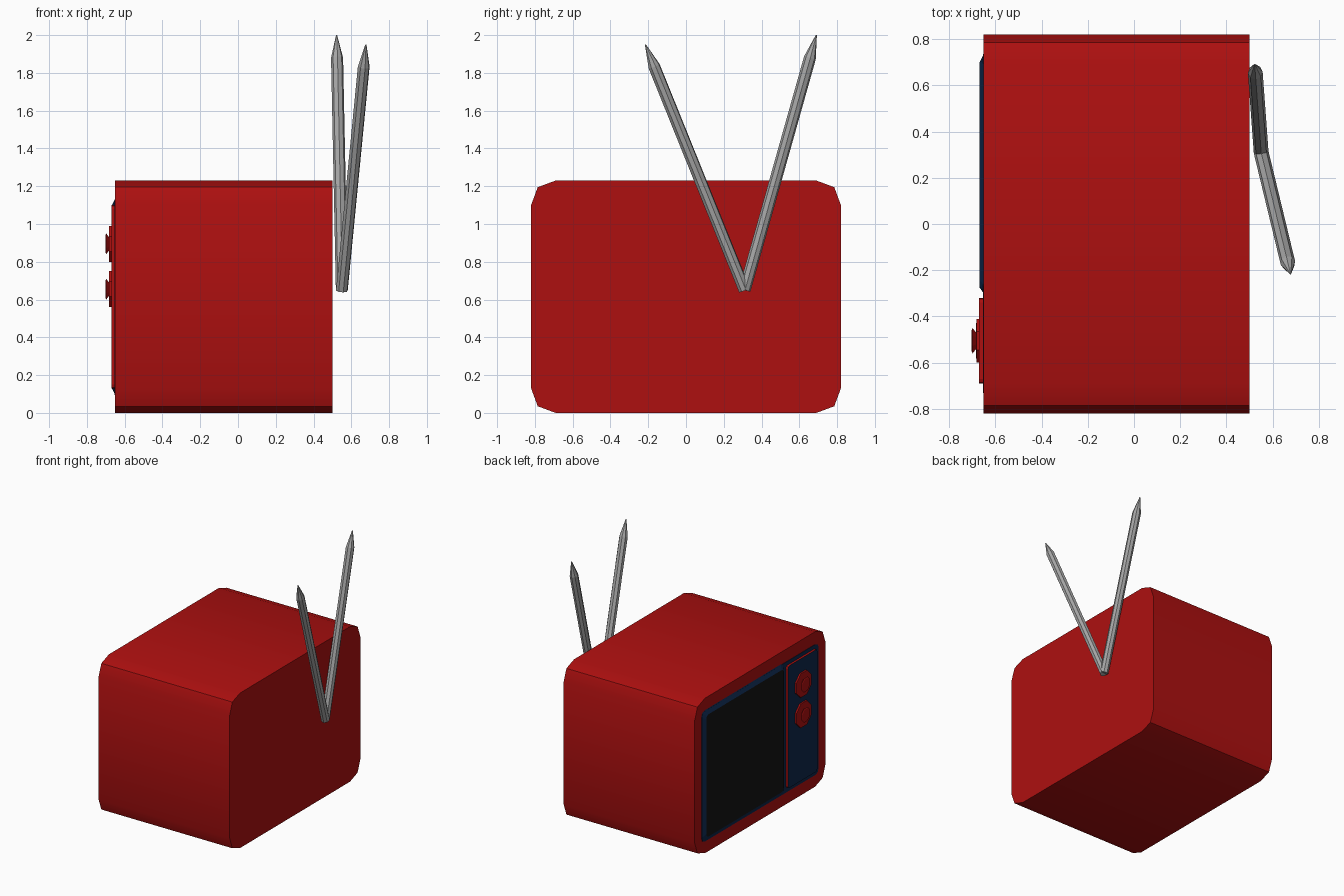
import bpy, bmesh, math
from mathutils import Vector

if "Cube" in bpy.data.objects:
    bpy.data.objects.remove(bpy.data.objects["Cube"])


def mat(name, col):
    m = bpy.data.materials.new(name)
    m.diffuse_color = (*col, 1)
    m.use_nodes = True
    m.node_tree.nodes["Principled BSDF"].inputs["Base Color"].default_value = m.diffuse_color
    return m


RED = mat("red", (0.42, 0.005, 0.005))
NAVY = mat("navy", (0.004, 0.02, 0.07))
BLACK = mat("black", (0.007, 0.007, 0.007))
GREY = mat("grey", (0.38, 0.38, 0.38))


def loft(name, rings, side, end=None, smooth=None):
    """Skin a list of rings; the last cap can take its own colour."""
    bm = bmesh.new()
    vs = [[bm.verts.new(p) for p in r] for r in rings]
    n = len(vs[0])
    for a, b in zip(vs, vs[1:]):
        for i in range(n):
            j = (i + 1) % n
            bm.faces.new((a[i], a[j], b[j], b[i]))
    bm.faces.new(vs[0][::-1])
    cap = bm.faces.new(vs[-1])
    if end:
        cap.material_index = 1
    bmesh.ops.recalc_face_normals(bm, faces=bm.faces)
    me = bpy.data.meshes.new(name)
    bm.to_mesh(me)
    bm.free()
    me.materials.append(side)
    if end:
        me.materials.append(end)
    ob = bpy.data.objects.new(name, me)
    bpy.context.collection.objects.link(ob)
    if smooth:
        bpy.ops.object.select_all(action='DESELECT')
        ob.select_set(True)
        bpy.context.view_layer.objects.active = ob
        bpy.ops.object.shade_smooth_by_angle(angle=math.radians(smooth))
    return ob


def rounded(x, y0, y1, z0, z1, c):
    """Rectangle in the yz plane with three points at each corner."""
    k = c * 0.27
    corner = [(0, c), (k, k), (c, 0)]
    pts = [(y0 + a, z0 + b) for a, b in corner]
    pts += [(y1 - a, z0 + b) for a, b in corner[::-1]]
    pts += [(y1 - a, z1 - b) for a, b in corner]
    pts += [(y0 + a, z1 - b) for a, b in corner[::-1]]
    return [(x, y, z) for y, z in pts]


def disc(x, y, z, r, n=8):
    return [(x, y + r * math.cos(math.tau * (i + .5) / n) / math.cos(math.pi / n),
             z + r * math.sin(math.tau * (i + .5) / n) / math.cos(math.pi / n)) for i in range(n)]


# cabinet
loft("cabinet", [rounded(x, -.82, .82, 0, 1.23, .13) for x in (.5, -.65)], RED, smooth=30)

# dark backing plate on the screen side
loft("backing_plate", [rounded(x, -.73, .735, .095, 1.13, .04) for x in (-.645, -.653)], NAVY)

# raised screen with sloping bezel
loft("screen", [rounded(-.65, -.30, .735, .095, 1.135, .04),
                rounded(-.668, -.275, .70, .13, 1.10, .03)], NAVY, BLACK)

# control panel, red edge and navy face
loft("control_panel", [rounded(x, -.69, -.32, .13, 1.10, .02) for x in (-.65, -.67)], RED, NAVY)

# two flared knobs
for i, z in enumerate((.655, .895)):
    prof = [(-.668, .095), (-.682, .095), (-.683, .035), (-.698, .055), (-.702, .045)]
    loft(f"knob_{i + 1}", [disc(x, -.505, z, r) for x, r in prof], RED)


# pointed antenna rods
def rod(name, base, tip, r=.032, n=8):
    base, tip = Vector(base), Vector(tip)
    q = (tip - base).to_track_quat('Z', 'Y')
    L = (tip - base).length
    rings = [[base + q @ Vector((s * math.cos(math.tau * i / n), s * math.sin(math.tau * i / n), h))
              for i in range(n)] for h, s in ((0, r), (L - .125, r), (L, .003))]
    loft(name, rings, GREY)


rod("antenna_back", (.55, .31, .65), (.522, .69, 2.0))
rod("antenna_front", (.55, .31, .65), (.677, -.215, 1.95))
